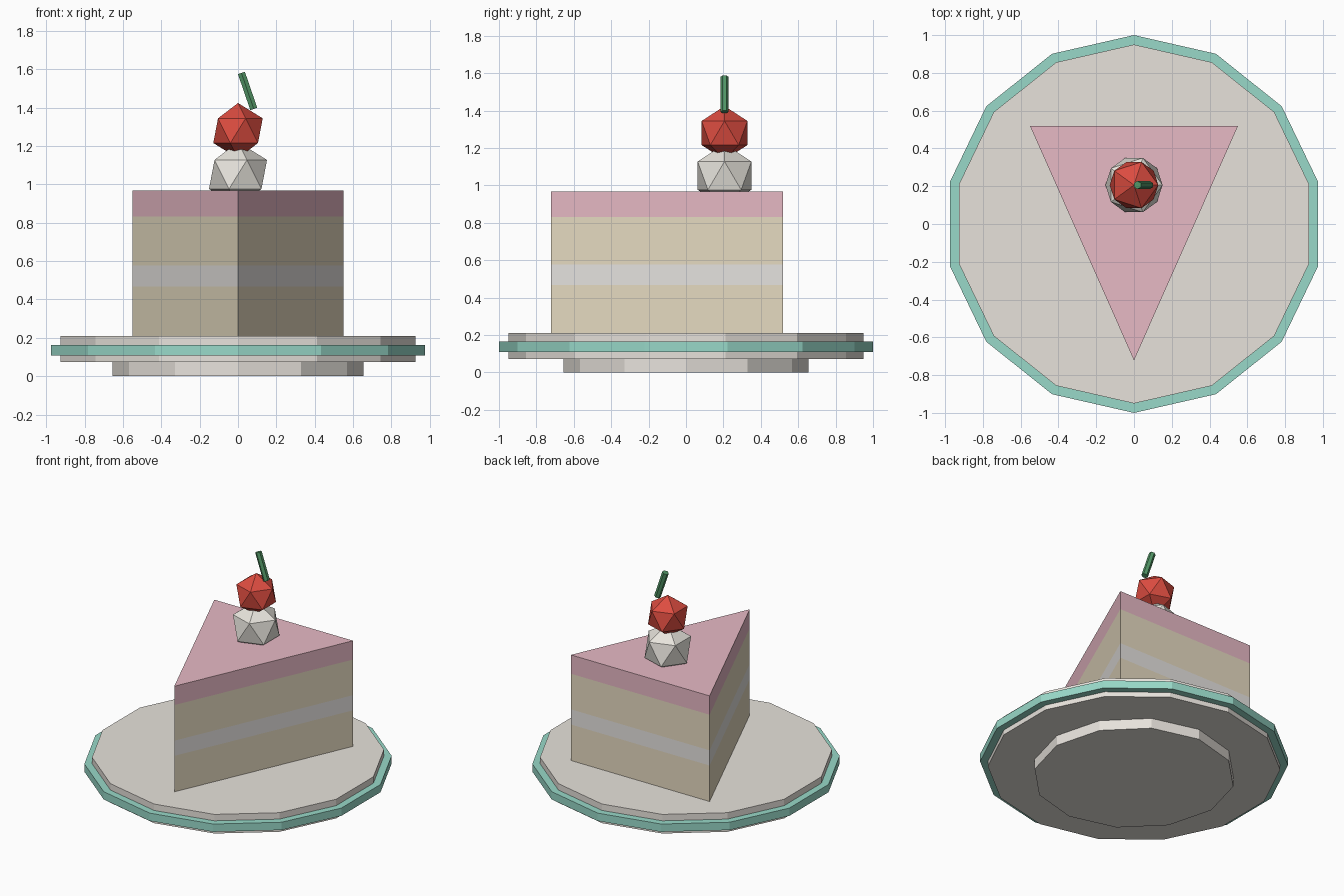
import bpy
import bmesh
import math
from mathutils import Matrix, Vector

if "Cube" in bpy.data.objects:
    bpy.data.objects.remove(bpy.data.objects["Cube"])


def mat(name, rgb):
    """Flat material from an sRGB 0-255 colour."""
    m = bpy.data.materials.new(name)
    lin = [((c / 255 + 0.055) / 1.055) ** 2.4 for c in rgb]
    m.diffuse_color = (*lin, 1.0)
    m.use_nodes = True
    m.node_tree.nodes["Principled BSDF"].inputs["Base Color"].default_value = m.diffuse_color
    return m


PLATE = mat("plate white", (241, 236, 229))
TEAL = mat("rim teal", (152, 216, 200))
SPONGE = mat("sponge yellow", (241, 229, 202))
FILLING = mat("filling white", (240, 237, 234))
ICING = mat("icing pink", (242, 194, 206))
CREAM = mat("whipped cream", (241, 238, 230))
RED = mat("cherry red", (220, 76, 64))
GREEN = mat("stem green", (82, 150, 102))


def finish(name, bm, material):
    bmesh.ops.recalc_face_normals(bm, faces=bm.faces)
    me = bpy.data.meshes.new(name)
    bm.to_mesh(me)
    bm.free()
    me.materials.append(material)
    ob = bpy.data.objects.new(name, me)
    bpy.context.collection.objects.link(ob)
    return ob


def prism(name, outline, z0, z1, material):
    """Extrude a flat outline from z0 to z1."""
    bm = bmesh.new()
    low = [bm.verts.new((x, y, z0)) for x, y in outline]
    high = [bm.verts.new((x, y, z1)) for x, y in outline]
    bm.faces.new(low)
    bm.faces.new(high)
    n = len(outline)
    for i in range(n):
        j = (i + 1) % n
        bm.faces.new((low[i], low[j], high[j], high[i]))
    return finish(name, bm, material)


def ngon(sides, r):
    """Regular outline with a corner on +y."""
    step = math.tau / sides
    return [(r * math.sin(i * step), r * math.cos(i * step)) for i in range(sides)]


def ball(name, r, centre, material):
    bm = bmesh.new()
    bmesh.ops.create_icosphere(bm, subdivisions=1, radius=r,
                               matrix=Matrix.Translation(centre))
    return finish(name, bm, material)


# Plate: foot, dish and coloured rim
prism("plate_foot", ngon(12, 0.655), 0.0, 0.075, PLATE)
prism("plate_dish", ngon(14, 0.95), 0.073, 0.21, PLATE)
prism("plate_rim", ngon(14, 1.0), 0.108, 0.164, TEAL)

# Cake slice: stacked wedge layers
wedge = [(-0.55, 0.518), (0.55, 0.518), (0.0, -0.722)]
layers = [
    ("lower_sponge", 0.21, 0.468, SPONGE),
    ("cream_filling", 0.468, 0.577, FILLING),
    ("upper_sponge", 0.577, 0.832, SPONGE),
    ("icing", 0.832, 0.967, ICING),
]
for name, z0, z1, material in layers:
    prism(name, wedge, z0, z1, material)

# Topping: cream dollop, cherry and leaning stem
ball("cream_dollop", 0.169, Vector((0, 0.206, 1.052)), CREAM)
ball("cherry", 0.144, Vector((0, 0.206, 1.28)), RED)
stem = prism("cherry_stem", ngon(6, 0.022), -0.099, 0.099, GREEN)
stem.location = (0.05, 0.206, 1.487)
stem.rotation_euler = (0, -0.33, 0)
